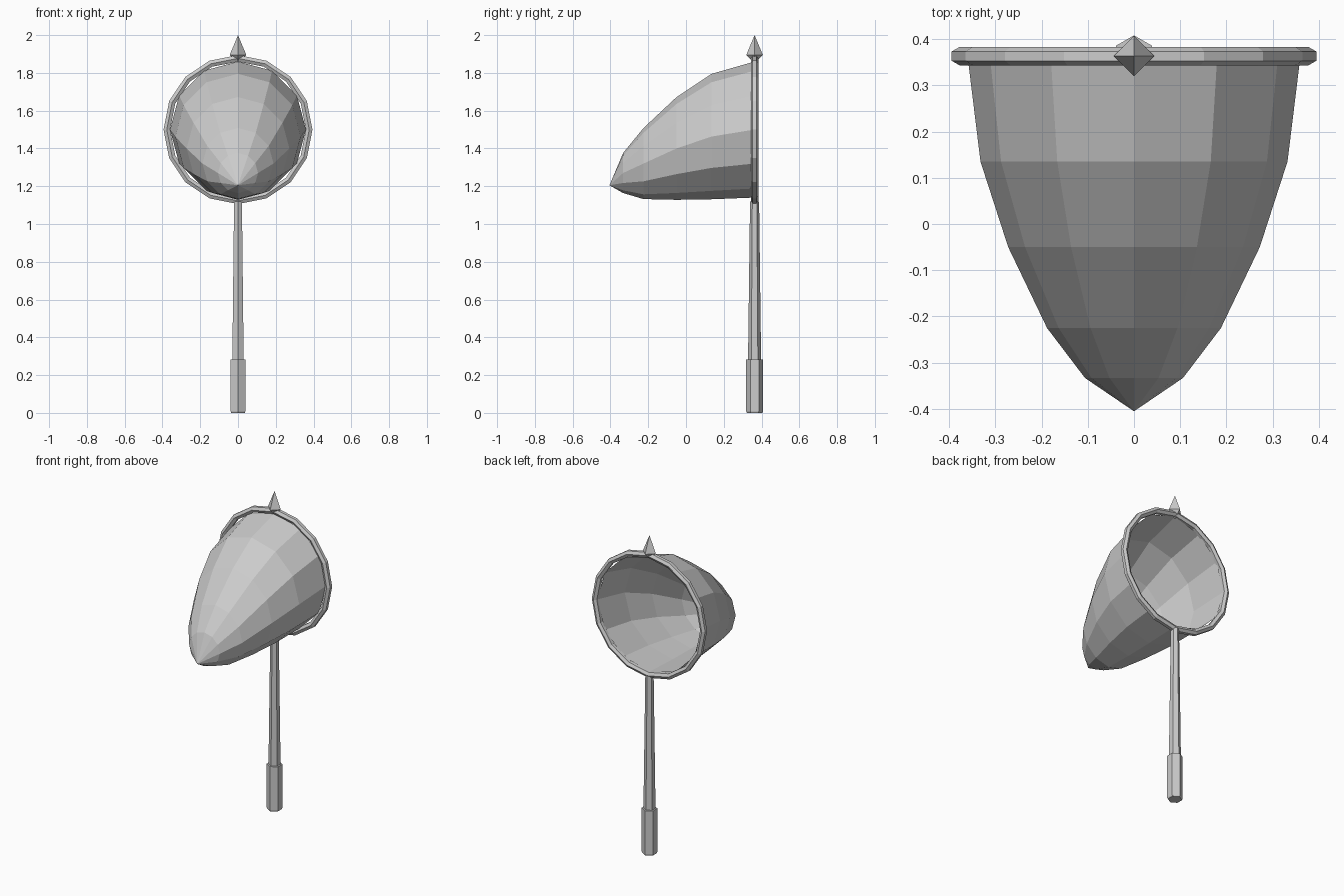
import bpy, bmesh, math

if "Cube" in bpy.data.objects:
    bpy.data.objects.remove(bpy.data.objects["Cube"])

BACK = 0.363      # y of the pole and hoop plane
HOOP_Z = 1.5      # height of the hoop centre

grey = bpy.data.materials.new("grey")
grey.diffuse_color = (0.6, 0.6, 0.6, 1)
grey.use_nodes = True
grey.node_tree.nodes["Principled BSDF"].inputs["Base Color"].default_value = grey.diffuse_color


def finish(name, bm):
    mesh = bpy.data.meshes.new(name)
    bmesh.ops.recalc_face_normals(bm, faces=bm.faces)
    bm.to_mesh(mesh)
    bm.free()
    mesh.materials.append(grey)
    obj = bpy.data.objects.new(name, mesh)
    bpy.context.collection.objects.link(obj)
    return obj


def ring(bm, n, point):
    return [bm.verts.new(point(2 * math.pi * i / n)) for i in range(n)]


def bridge(bm, a, b):
    n = len(a)
    for i in range(n):
        bm.faces.new((a[i], a[(i + 1) % n], b[(i + 1) % n], b[i]))


def fan(bm, loop, apex):
    tip = bm.verts.new(apex)
    for i in range(len(loop)):
        bm.faces.new((loop[i], loop[(i + 1) % len(loop)], tip))


def rod(name, sections):
    """Six-sided upright rod from (z, radius) sections, an edge facing front."""
    bm = bmesh.new()
    loops = [ring(bm, 6, lambda a: (r * math.sin(a), BACK - r * math.cos(a), z))
             for z, r in sections]
    for a, b in zip(loops, loops[1:]):
        bridge(bm, a, b)
    bm.faces.new(loops[0])
    bm.faces.new(loops[-1])
    return finish(name, bm)


# Pole and grip
rod("grip", [(0, 0.041), (0.008, 0.045), (0.283, 0.045)])
rod("pole", [(0.25, 0.035), (1.12, 0.024)])

# Hoop: sixteen segments with a six-sided tube
bm = bmesh.new()
loops = []
for k in range(16):
    t = 2 * math.pi * k / 16
    loops.append(ring(bm, 6, lambda a: (
        (0.377 + 0.02 * math.sin(a)) * math.cos(t),
        BACK + 0.02 * math.cos(a),
        HOOP_Z + (0.377 + 0.02 * math.sin(a)) * math.sin(t))))
for k in range(16):
    bridge(bm, loops[k], loops[(k + 1) % 16])
finish("hoop", bm)

# Net: open twelve-sided bag that droops to a point; (y, centre z, radius)
bm = bmesh.new()
loops = [ring(bm, 12, lambda a: (r * math.cos(a), y, cz + r * math.sin(a)))
         for y, cz, r in [(BACK, 1.5, 0.36), (0.135, 1.463, 0.332),
                          (-0.05, 1.4, 0.272), (-0.225, 1.32, 0.188),
                          (-0.333, 1.27, 0.106)]]
for a, b in zip(loops, loops[1:]):
    bridge(bm, a, b)
fan(bm, loops[-1], (0, -0.405, 1.205))
finish("net", bm)

# Pointed finial on top of the hoop
bm = bmesh.new()
loop = ring(bm, 4, lambda a: (0.044 * math.cos(a), BACK + 0.044 * math.sin(a), 1.895))
fan(bm, loop, (0, BACK, 2.0))
fan(bm, loop, (0, BACK, 1.85))
finish("finial", bm)
